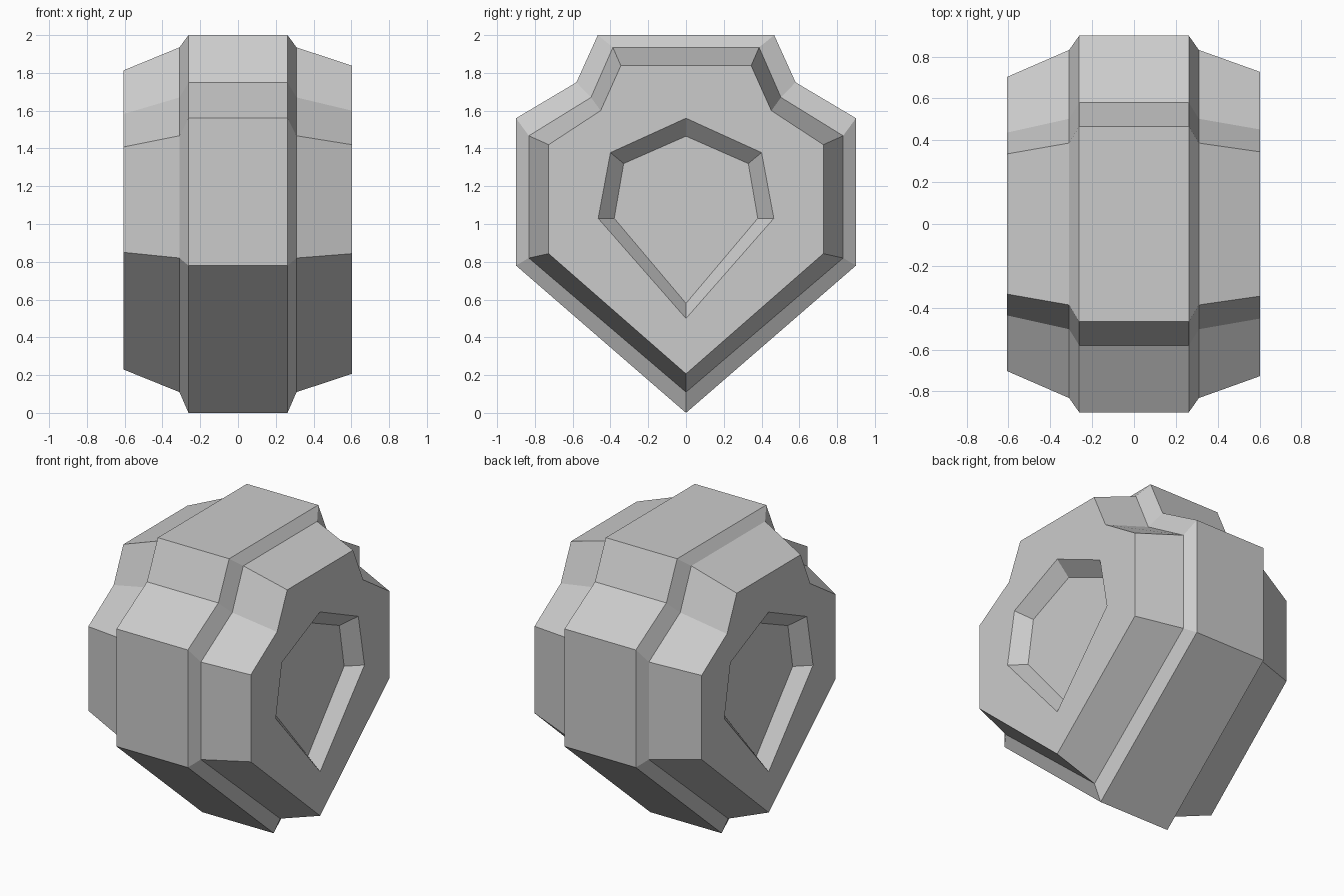
import bpy
import bmesh

cube = bpy.data.objects.get("Cube")
if cube:
    bpy.data.objects.remove(cube, do_unlink=True)

# Single plain grey
grey = bpy.data.materials.new("plain grey")
grey.use_nodes = True
colour = (0.6, 0.6, 0.6, 1)
grey.diffuse_color = colour
grey.node_tree.nodes["Principled BSDF"].inputs["Base Color"].default_value = colour


def mirrored(half):
    """Close a half outline (bottom to top) by mirroring it across y = 0."""
    return half + [(-y, z) for y, z in reversed(half) if y > 0]


def add_ring(bm, x, half):
    return [bm.verts.new((x, y, z)) for y, z in mirrored(half)]


def loft(bm, a, b):
    for i in range(len(a)):
        j = (i + 1) % len(a)
        bm.faces.new((a[i], a[j], b[j], b[i]))


def ring_edges(bm, ring):
    pairs = zip(ring, ring[1:] + ring[:1])
    return [bm.edges.get(p) or bm.edges.new(p) for p in pairs]


# Half outlines (y, z): thick central band, stepped shoulder, tapered ends
band = [(0, 0), (0.9, 0.78), (0.9, 1.56), (0.58, 1.75), (0.467, 2.0)]
shoulder = [(0, 0.11), (0.832, 0.82), (0.832, 1.467), (0.503, 1.67), (0.387, 1.935)]
left_end = [(0, 0.207), (0.727, 0.843), (0.727, 1.42), (0.452, 1.6), (0.345, 1.838)]
right_end = [(0, 0.23), (0.703, 0.85), (0.703, 1.408), (0.437, 1.582), (0.335, 1.813)]
# Pointed recess in each end
recess_rim = [(0, 0.5), (0.465, 1.03), (0.4, 1.378), (0, 1.56)]
recess_floor = [(0, 0.58), (0.38, 1.03), (0.33, 1.32), (0, 1.465)]
RECESS_DEPTH = 0.09

bm = bmesh.new()
centre = {s: add_ring(bm, s * 0.262, band) for s in (-1, 1)}
loft(bm, centre[-1], centre[1])

for side, end_x, end in ((1, 0.603, left_end), (-1, 0.607, right_end)):
    # Sloped step and tapered wall
    step = add_ring(bm, side * 0.31, shoulder)
    tip = add_ring(bm, side * end_x, end)
    loft(bm, centre[side], step)
    loft(bm, step, tip)
    # Recess walls and floor
    rim = add_ring(bm, side * end_x, recess_rim)
    floor = add_ring(bm, side * (end_x - RECESS_DEPTH), recess_floor)
    loft(bm, rim, floor)
    bm.faces.new(floor)
    # Flat end plate around the recess
    bmesh.ops.triangle_fill(bm, use_beauty=True, normal=(side, 0, 0),
                            edges=ring_edges(bm, tip) + ring_edges(bm, rim))

bmesh.ops.recalc_face_normals(bm, faces=bm.faces)
mesh = bpy.data.meshes.new("faceted_body")
bm.to_mesh(mesh)
bm.free()
mesh.materials.append(grey)
body = bpy.data.objects.new("faceted_body", mesh)
bpy.context.collection.objects.link(body)
